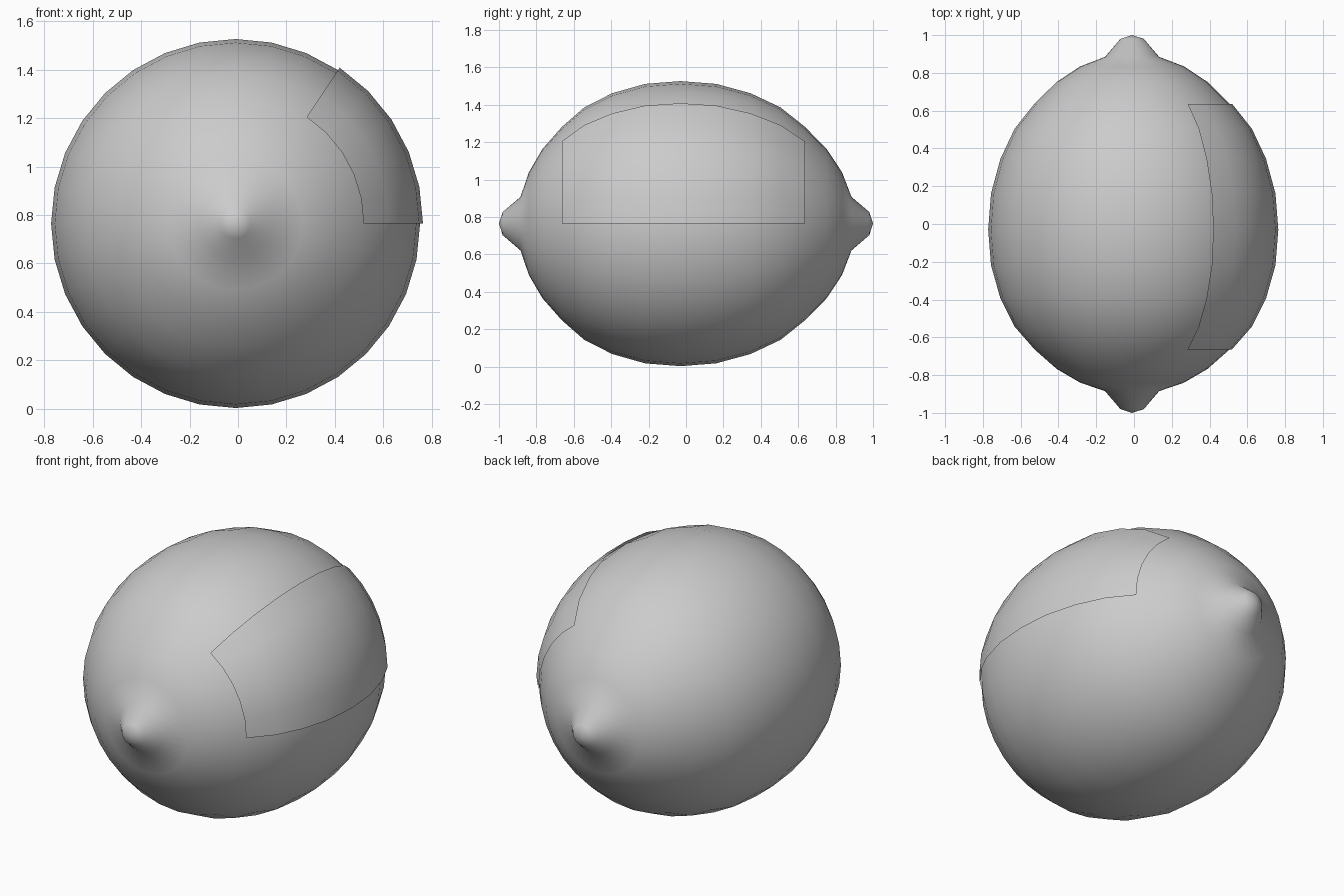
import bpy, bmesh
from math import sin, cos, radians

if "Cube" in bpy.data.objects:
    bpy.data.objects.remove(bpy.data.objects["Cube"])

CX, CZ, SEG = -0.01, 0.765, 32

# half profile of the fruit: (y, radius), mirrored with a slight skew at the middle
half = [(0.19, 0.747), (0.37, 0.697), (0.524, 0.622), (0.65, 0.517),
        (0.76, 0.399), (0.837, 0.275), (0.885, 0.143), (0.98, 0.062)]


def skew(y):
    return -0.03 * max(0.0, 1 - (y / 0.88) ** 2)


profile = ([(-y + skew(y), r) for y, r in reversed(half)] + [(-0.03, 0.762)]
           + [(y + skew(y), r) for y, r in half])


def point(y, r, a):
    return (CX + r * cos(a), y, CZ + r * sin(a))


def make_object(name, bm):
    bmesh.ops.recalc_face_normals(bm, faces=bm.faces)
    for f in bm.faces:
        f.smooth = True
    mesh = bpy.data.meshes.new(name)
    bm.to_mesh(mesh)
    bm.free()
    obj = bpy.data.objects.new(name, mesh)
    bpy.context.collection.objects.link(obj)
    return obj


# fruit body with a nub at both ends
bm = bmesh.new()
rings = [[bm.verts.new(point(y, r, radians(360 * i / SEG))) for i in range(SEG)]
         for y, r in profile]
for a, b in zip(rings, rings[1:]):
    for i in range(SEG):
        j = (i + 1) % SEG
        bm.faces.new((a[i], a[j], b[j], b[i]))
for ring, y in ((rings[0], -1.0), (rings[-1], 1.0)):
    tip = bm.verts.new(point(y, 0, 0))
    for i in range(SEG):
        bm.faces.new((ring[i], ring[(i + 1) % SEG], tip))
make_object("fruit_body", bm)

# curved label lying just above the skin
bm = bmesh.new()
rows = [[bm.verts.new(point(y, r + 0.012, radians(360 * i / SEG))) for i in range(6)]
        for y, r in profile[4:13]]
for a, b in zip(rows, rows[1:]):
    for i in range(5):
        bm.faces.new((a[i], b[i], b[i + 1], a[i + 1]))
label = make_object("label", bm)
if label.data.polygons[0].normal.x < 0:
    label.data.flip_normals()
